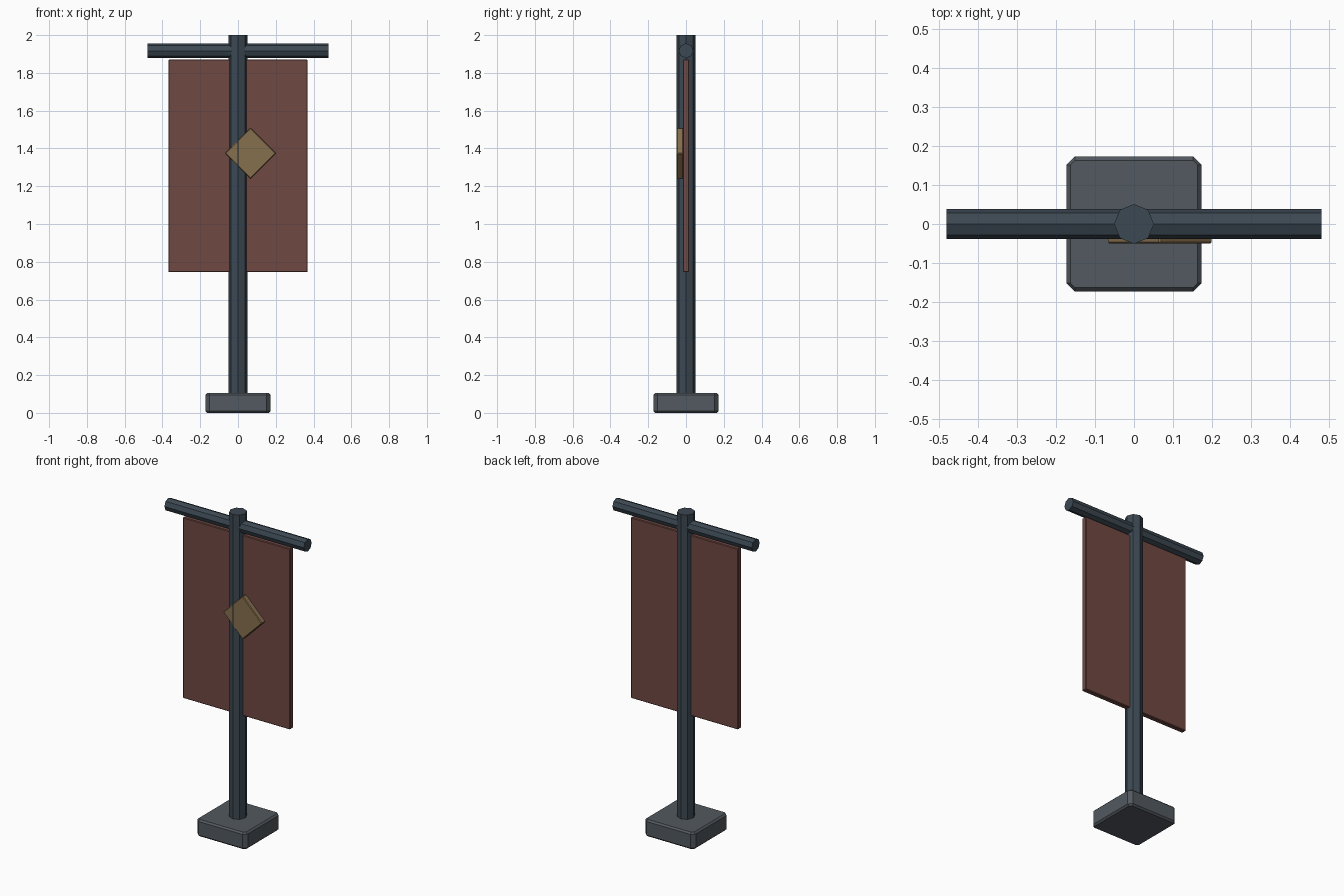
import bpy, bmesh
from math import pi

if "Cube" in bpy.data.objects:
    bpy.data.objects.remove(bpy.data.objects["Cube"])


def paint(ob, name, rgb):
    mat = bpy.data.materials.get(name) or bpy.data.materials.new(name)
    mat.diffuse_color = (*rgb, 1)
    mat.use_nodes = True
    mat.node_tree.nodes["Principled BSDF"].inputs["Base Color"].default_value = mat.diffuse_color
    ob.data.materials.append(mat)


def rod(name, radius, length, loc, rot=(0, 0, 0)):
    bpy.ops.mesh.primitive_cylinder_add(vertices=8, radius=radius, depth=length,
                                        location=loc, rotation=rot)
    ob = bpy.context.object
    ob.name = name
    paint(ob, "dark_metal", (0.045, 0.065, 0.085))
    return ob


def slab(name, size, loc, bevel, rot=(0, 0, 0)):
    bpy.ops.mesh.primitive_cube_add(size=1, location=loc, rotation=rot)
    ob = bpy.context.object
    ob.name = name
    ob.scale = size
    bpy.ops.object.transform_apply(location=False, rotation=False, scale=True)
    mod = ob.modifiers.new("edge", 'BEVEL')
    mod.width = bevel
    mod.segments = 1
    return ob


def octagon(half, cut):
    a, b = half, half - cut
    return [(a, -b), (a, b), (b, a), (-b, a), (-a, b), (-a, -b), (-b, -a), (b, -a)]


# Chamfered foot block, lofted through cut-corner squares
bm = bmesh.new()
rings = []
for z, half, cut in ((0, 0.163, 0.012), (0.01, 0.173, 0.022),
                     (0.095, 0.173, 0.022), (0.105, 0.163, 0.012)):
    rings.append([bm.verts.new((x, y, z)) for x, y in octagon(half, cut)])
for lo, hi in zip(rings, rings[1:]):
    for i in range(8):
        j = (i + 1) % 8
        bm.faces.new((lo[i], lo[j], hi[j], hi[i]))
bm.faces.new(rings[0][::-1])
bm.faces.new(rings[-1])
mesh = bpy.data.meshes.new("base")
bm.to_mesh(mesh)
bm.free()
base = bpy.data.objects.new("base", mesh)
bpy.context.collection.objects.link(base)
paint(base, "stone", (0.085, 0.1, 0.115))

# Upright pole and crossbar
rod("pole", 0.051, 1.91, (0, 0, 1.045))
rod("crossbar", 0.039, 0.96, (0, 0, 1.917), (0, pi / 2, 0))

# Hanging cloth
cloth = slab("banner_cloth", (0.738, 0.032, 1.126), (0, 0, 1.308), 0.004)
paint(cloth, "red_cloth", (0.16, 0.065, 0.055))

# Diamond plate on the front
diamond = slab("diamond_plate", (0.191, 0.035, 0.191), (0.066, -0.0325, 1.374), 0.004,
               (0, pi / 4, 0))
paint(diamond, "brass", (0.24, 0.16, 0.075))
